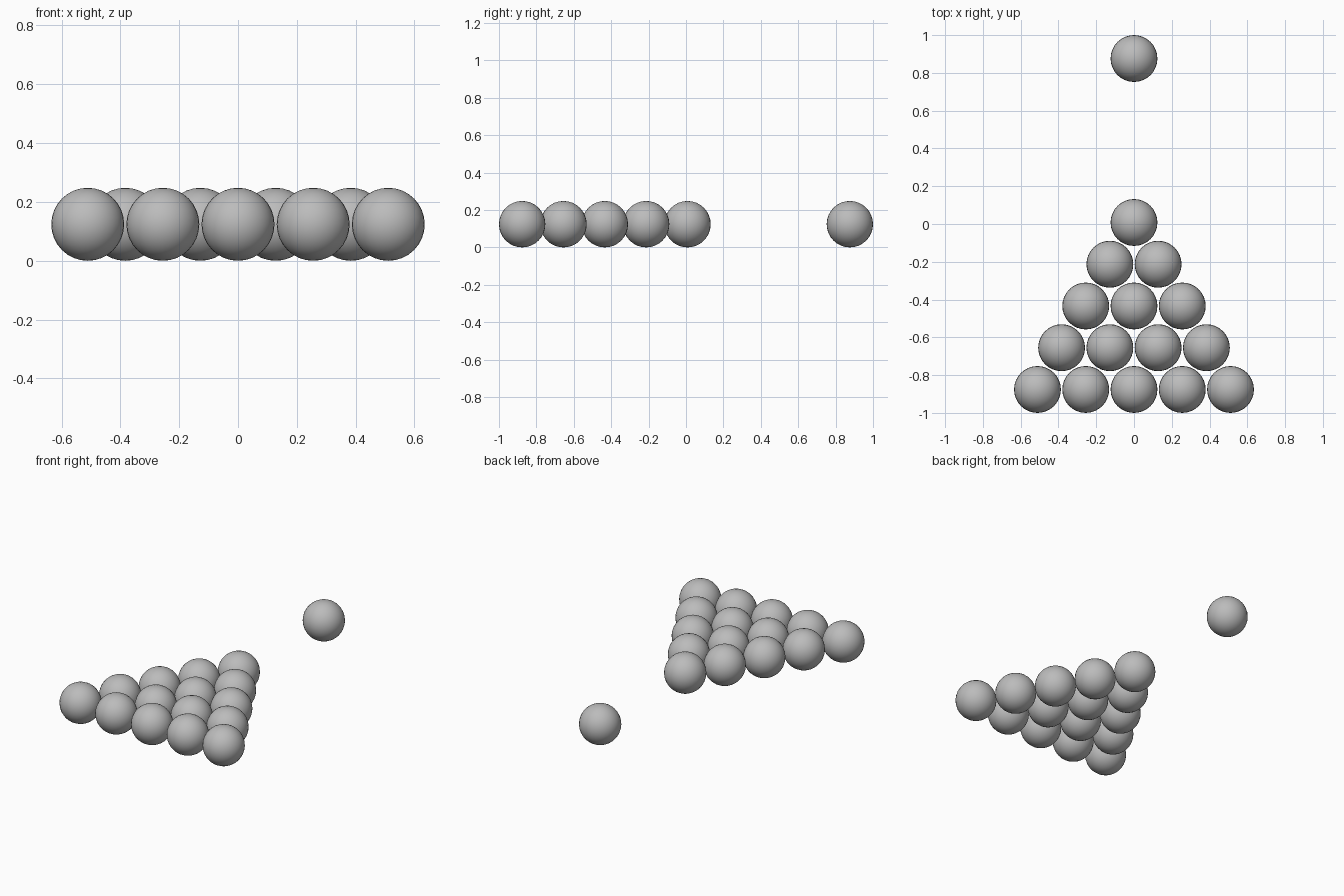
import bpy

if "Cube" in bpy.data.objects:
    bpy.data.objects.remove(bpy.data.objects["Cube"])

RADIUS = 0.124
SPACING = 0.2555      # between neighbours in a row
ROW_STEP = 0.221      # between rows
END_Y = 0.876         # centre of the outermost balls

grey = bpy.data.materials.new("ball grey")
grey.diffuse_color = (0.5, 0.5, 0.5, 1)
grey.use_nodes = True
grey.node_tree.nodes["Principled BSDF"].inputs["Base Color"].default_value = grey.diffuse_color


def ball(name, x, y):
    bpy.ops.mesh.primitive_uv_sphere_add(
        segments=32, ring_count=16, radius=RADIUS, location=(x, y, RADIUS))
    obj = bpy.context.object
    obj.name = name
    obj.data.materials.append(grey)
    bpy.ops.object.shade_smooth()


# Triangular rack: five balls in the front row, one at the point
for row in range(5):
    count = 5 - row
    for i in range(count):
        ball(f"rack_ball_{row + 1}_{i + 1}",
             (i - (count - 1) / 2) * SPACING, -END_Y + row * ROW_STEP)

# Single ball facing the point of the rack
ball("cue_ball", 0, END_Y)
